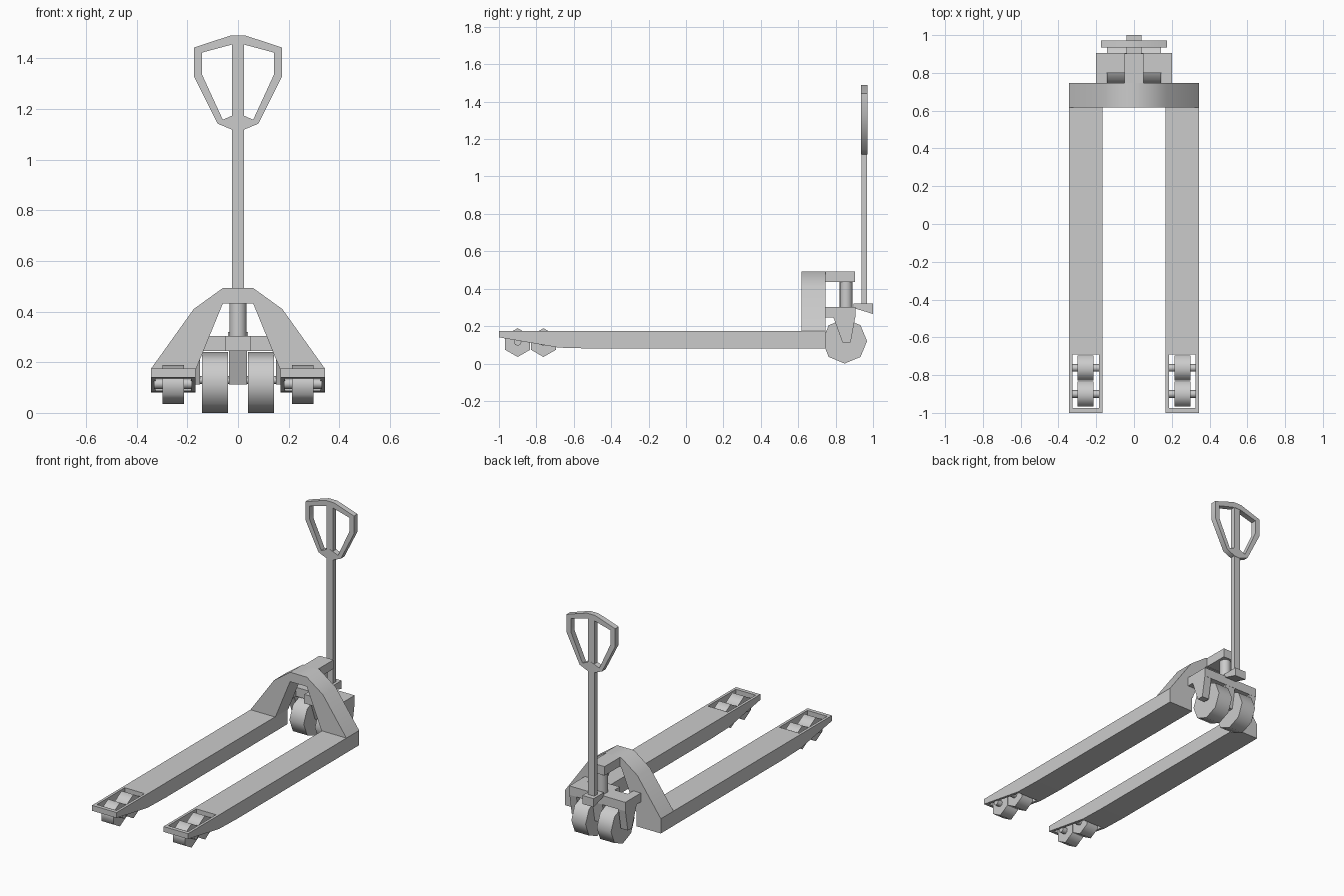
import bpy, bmesh, math
from mathutils import Matrix, Vector

cube = bpy.data.objects.get("Cube")
if cube:
    bpy.data.objects.remove(cube, do_unlink=True)

grey = bpy.data.materials.new("light_grey")
grey.use_nodes = True
grey.diffuse_color = (0.6, 0.6, 0.6, 1)
grey.node_tree.nodes["Principled BSDF"].inputs["Base Color"].default_value = (0.6, 0.6, 0.6, 1)


def finish(name, bm, smooth=None):
    """Turn a bmesh into a named object, optionally smoothed below an angle."""
    bmesh.ops.recalc_face_normals(bm, faces=bm.faces)
    mesh = bpy.data.meshes.new(name)
    bm.to_mesh(mesh)
    bm.free()
    mesh.materials.append(grey)
    obj = bpy.data.objects.new(name, mesh)
    bpy.context.collection.objects.link(obj)
    if smooth:
        bpy.ops.object.select_all(action="DESELECT")
        obj.select_set(True)
        bpy.context.view_layer.objects.active = obj
        bpy.ops.object.shade_smooth_by_angle(angle=math.radians(smooth))
    return obj


def prism(name, outline, axis, lo, hi, smooth=None):
    """Extrude a flat outline along the x, y or z axis from lo to hi."""
    def place(a, b, c):
        return {"x": (c, a, b), "y": (a, c, b), "z": (a, b, c)}[axis]
    bm = bmesh.new()
    face = bm.faces.new([bm.verts.new(place(a, b, lo)) for a, b in outline])
    new = bmesh.ops.extrude_face_region(bm, geom=[face])["geom"]
    verts = [g for g in new if isinstance(g, bmesh.types.BMVert)]
    bmesh.ops.translate(bm, verts=verts, vec=place(0, 0, hi - lo))
    return finish(name, bm, smooth)


def box(name, x, y, z):
    return prism(name, [(x[0], y[0]), (x[1], y[0]), (x[1], y[1]), (x[0], y[1])], "z", *z)


def cylinder(name, center, radius, length, sides, axis="x", smooth=70):
    """Cylinder along x (with a vertex pointing straight up) or along z."""
    bm = bmesh.new()
    bmesh.ops.create_cone(bm, cap_ends=True, segments=sides, radius1=radius,
                          radius2=radius, depth=length)
    if axis == "x":
        # keep a corner of the polygon on the vertical
        top = max(bm.verts, key=lambda v: v.co.x)
        spin = -math.atan2(top.co.y, top.co.x)
        bmesh.ops.rotate(bm, verts=bm.verts, matrix=Matrix.Rotation(spin, 3, "Z"))
        bmesh.ops.rotate(bm, verts=bm.verts, matrix=Matrix.Rotation(math.pi / 2, 3, "Y"))
    bmesh.ops.translate(bm, verts=bm.verts, vec=Vector(center))
    return finish(name, bm, smooth)


# Forks, rollers, steering wheels, brackets and grips on both sides
fork_profile = [(-1, 0.175), (-1, 0.14), (-0.68, 0.085), (-0.5, 0.08),
                (0.747, 0.08), (0.747, 0.175)]
bracket_profile = [(0.787, 0.25), (0.837, 0.112), (0.88, 0.112), (0.905, 0.25)]
grip_outline = [(0, 1.49), (0.03, 1.49), (0.174, 1.443), (0.174, 1.328),
                (0.08, 1.142), (0.02, 1.117), (0, 1.117), (0, 1.18), (0.023, 1.174),
                (0.06, 1.158), (0.142, 1.336), (0.142, 1.423), (0.023, 1.455), (0, 1.455)]

for side, s in (("left", 1), ("right", -1)):
    def span(a, b):
        return sorted((s * a, s * b))

    # Fork with an open roller window near the tip
    fork = prism(side + "_fork", fork_profile, "x", *span(0.168, 0.343))
    cutter = box("window_cutter", span(0.185, 0.326), (-0.975, -0.69), (0, 0.3))
    cutter.hide_render = True
    cut = fork.modifiers.new("roller_window", "BOOLEAN")
    cut.operation = "DIFFERENCE"
    cut.solver = "EXACT"
    cut.object = cutter
    bpy.context.view_layer.objects.active = fork
    bpy.ops.object.modifier_apply(modifier=cut.name)
    bpy.data.objects.remove(cutter, do_unlink=True)

    # Two load rollers on short axles
    for place, y in (("front", -0.9), ("rear", -0.762)):
        cylinder(f"{side}_{place}_roller", (s * 0.256, y, 0.112), 0.077, 0.085, 6)
        cylinder(f"{side}_{place}_roller_axle", (s * 0.256, y, 0.115), 0.02, 0.15, 8)

    # Steering wheel and its outer bracket
    cylinder(side + "_steering_wheel", (s * 0.091, 0.848, 0.12), 0.12, 0.102, 8)
    prism(side + "_wheel_bracket", bracket_profile, "x", *span(0.15, 0.2))

    # Half of the handle loop
    prism(side + "_handle_grip", [(s * x, z) for x, z in grip_outline],
          "y", 0.935, 0.971, smooth=50)

# Arched frame joining the forks
outer = [(0.343, 0.175), (0.175, 0.41), (0.06, 0.493)]
inner = [(0.06, 0.432), (0.165, 0.175)]


def mirrored(points):
    return [(-x, z) for x, z in reversed(points)]


prism("arch_frame", outer + mirrored(outer) + mirrored(inner) + inner,
      "y", 0.617, 0.747, smooth=40)
box("arch_tongue", (-0.05, 0.05), (0.74, 0.903), (0.435, 0.493))

# Lift column above the wheel carrier
cylinder("lift_column", (0, 0.856, 0.37), 0.034, 0.15, 16, axis="z", smooth=40)

# Wheel carrier plate, notched at the front above each wheel
half_plate = [(0.2, 0.905), (0.2, 0.747), (0.145, 0.747), (0.145, 0.8),
              (0.05, 0.8), (0.05, 0.747)]
prism("wheel_carrier", half_plate + mirrored(half_plate), "z", 0.245, 0.303)
prism("center_bracket", bracket_profile, "x", -0.036, 0.036)
cylinder("steering_axle", (0, 0.855, 0.13), 0.015, 0.38, 8)

# Tow bar: hinge block and upright shaft
hinge_profile = [(0.895, 0.32), (1, 0.32), (1, 0.265), (0.895, 0.297)]
prism("handle_hinge", hinge_profile, "x", -0.04, 0.04)
box("handle_shaft", (-0.023, 0.023), (0.937, 0.969), (0.31, 1.488))
